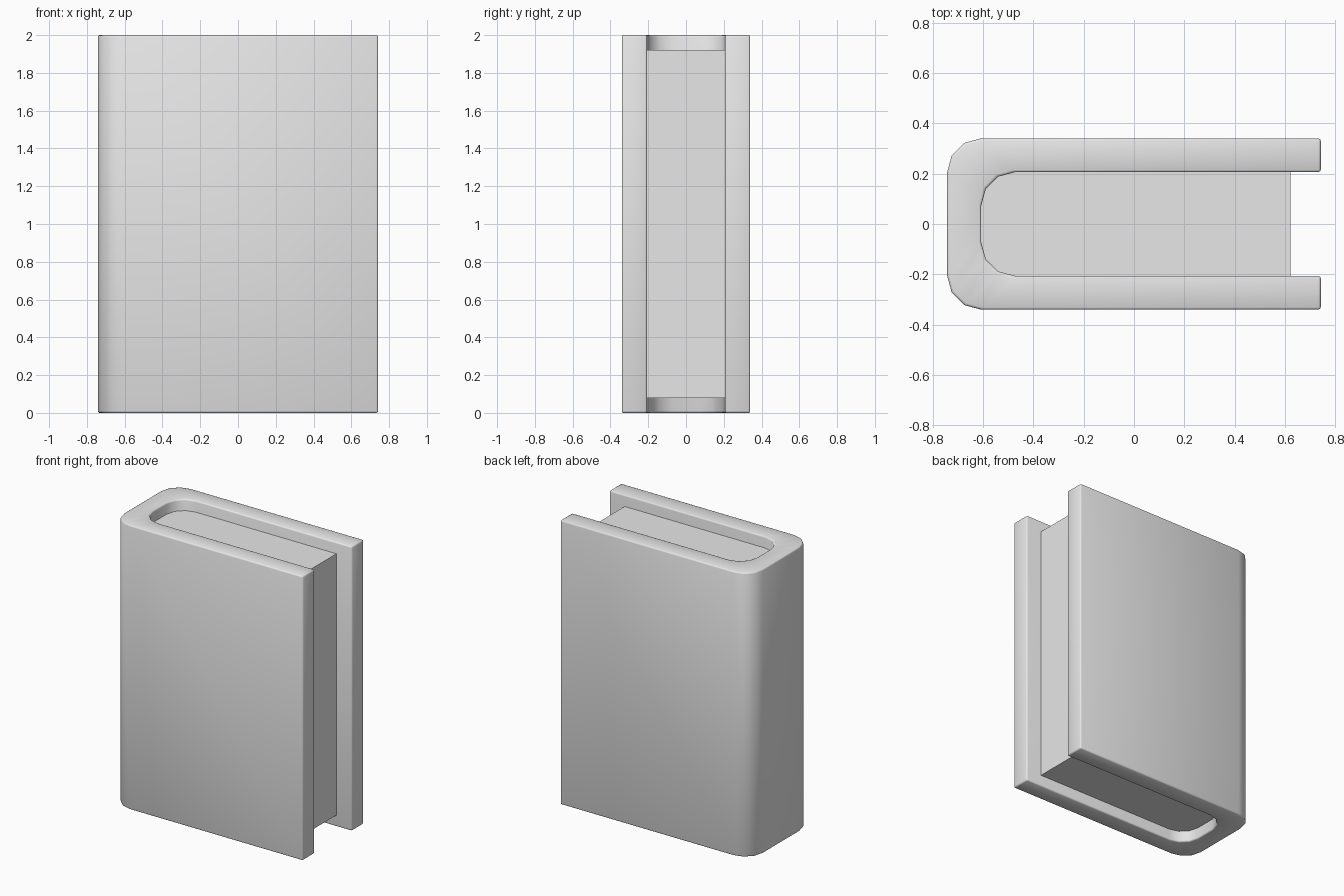
import bpy
import bmesh
import math

if "Cube" in bpy.data.objects:
    bpy.data.objects.remove(bpy.data.objects["Cube"])

grey = bpy.data.materials.new("light grey")
grey.use_nodes = True
colour = (0.8, 0.8, 0.8, 1)
grey.diffuse_color = colour
grey.node_tree.nodes["Principled BSDF"].inputs["Base Color"].default_value = colour

HEIGHT = 2.0
RADIUS = 0.134
STEPS = 3


def u_path(spine_x, half_depth, end_x):
    """Open U outline: front end, rounded spine, back end."""
    half = []
    for i in range(STEPS + 1):
        a = math.radians(90) * i / STEPS
        half.append((spine_x + RADIUS * (1 - math.cos(a)),
                     half_depth - RADIUS * (1 - math.sin(a))))
    half.append((end_x, half_depth))
    return [(x, -y) for x, y in reversed(half)] + half


def extrude_faces(name, verts, faces, z0, z1):
    bm = bmesh.new()
    vs = [bm.verts.new((x, y, z0)) for x, y in verts]
    base = [bm.faces.new([vs[i] for i in f]) for f in faces]
    out = bmesh.ops.extrude_face_region(bm, geom=base, use_keep_orig=True)
    top = [v for v in out["geom"] if isinstance(v, bmesh.types.BMVert)]
    bmesh.ops.translate(bm, verts=top, vec=(0, 0, z1 - z0))
    bmesh.ops.recalc_face_normals(bm, faces=bm.faces)
    mesh = bpy.data.meshes.new(name)
    bm.to_mesh(mesh)
    bm.free()
    mesh.materials.append(grey)
    obj = bpy.data.objects.new(name, mesh)
    bpy.context.collection.objects.link(obj)
    return obj


def smooth(obj, degrees):
    bpy.ops.object.select_all(action="DESELECT")
    obj.select_set(True)
    bpy.context.view_layer.objects.active = obj
    bpy.ops.object.shade_smooth_by_angle(angle=math.radians(degrees))


# Cover: thick U-shaped wrap with a rounded spine
outer = u_path(-0.742, 0.34, 0.742)
inner = u_path(-0.607, 0.206, 0.742)
n = len(outer)
strips = [(i, i + 1, n + i + 1, n + i) for i in range(n - 1)]
cover = extrude_faces("book_cover", outer + inner, strips, 0, HEIGHT)
bevel = cover.modifiers.new("soft edges", "BEVEL")
bevel.width = 0.01
bevel.segments = 2
bevel.limit_method = "ANGLE"
bevel.angle_limit = math.radians(40)
bpy.context.view_layer.objects.active = cover
bpy.ops.object.modifier_apply(modifier="soft edges")
smooth(cover, 50)

# Page block: fills the inside of the cover, set back from its edges
pages = u_path(-0.607, 0.206, 0.622)
page_block = extrude_faces("page_block", pages, [tuple(range(len(pages)))],
                           0.08, HEIGHT - 0.08)
smooth(page_block, 35)
